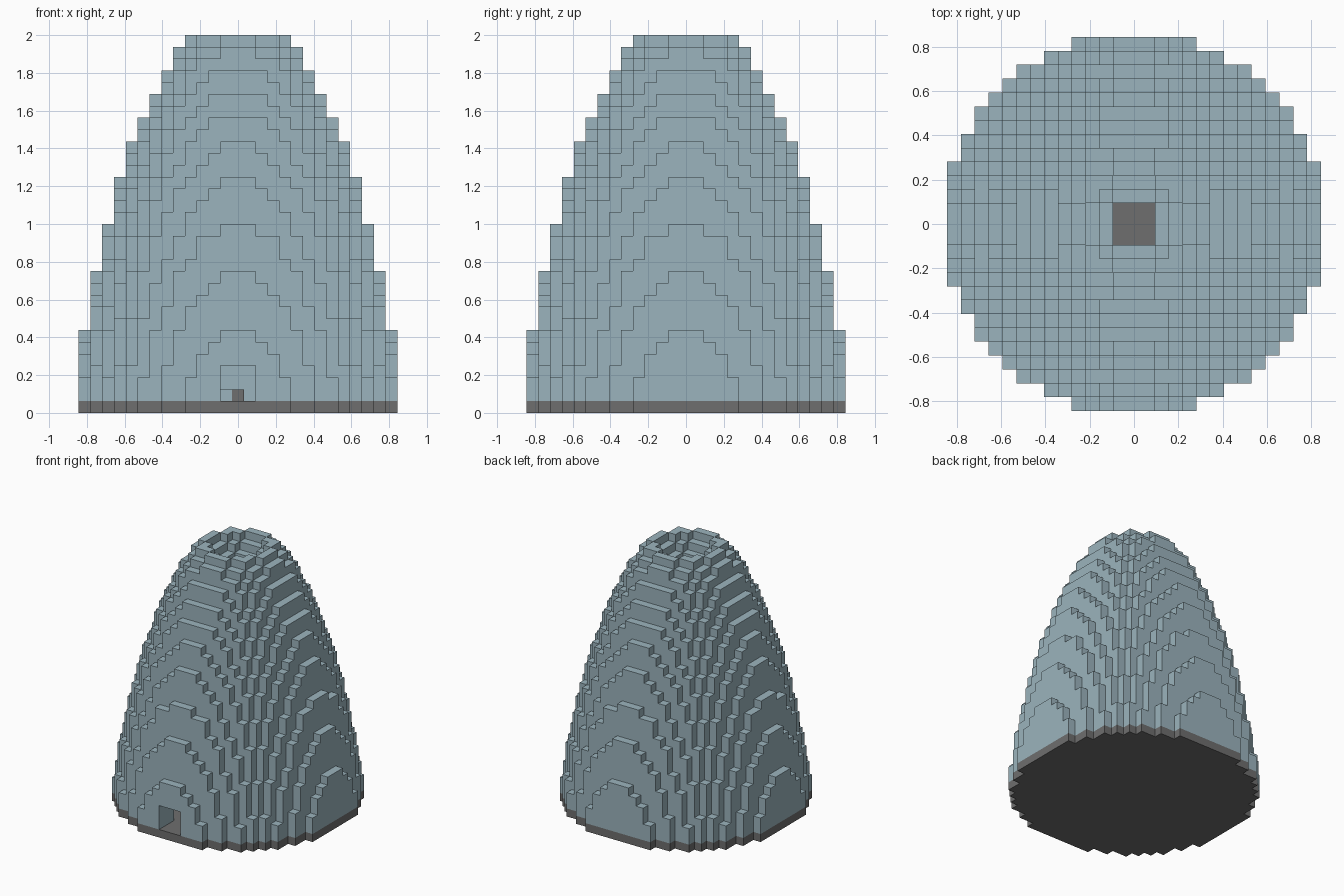
import bpy
import bmesh
from mathutils import Vector

if "Cube" in bpy.data.objects:
    bpy.data.objects.remove(bpy.data.objects["Cube"], do_unlink=True)

UNIT = 1 / 16      # edge length of one block
LAYERS = 32
SPAN = range(-13, 14)


def material(name, rgb):
    mat = bpy.data.materials.new(name)
    mat.use_nodes = True
    color = (*rgb, 1)
    mat.diffuse_color = color
    bsdf = next(n for n in mat.node_tree.nodes if n.type == 'BSDF_PRINCIPLED')
    bsdf.inputs["Base Color"].default_value = color
    return mat


def build_blocks(name, cells, mat):
    """Mesh only the exposed sides of a set of grid cells."""
    bm = bmesh.new()
    corners = {}

    def vert(p):
        key = tuple(round(2 * c) for c in p)
        if key not in corners:
            corners[key] = bm.verts.new(p * UNIT)
        return corners[key]

    for cell in cells:
        center = Vector(cell) + Vector((0, 0, 0.5))
        for axis in range(3):
            for sign in (-1, 1):
                step = Vector((0, 0, 0))
                step[axis] = sign
                if tuple(int(c) for c in Vector(cell) + step) in cells:
                    continue
                u = Vector((0, 0, 0))
                u[(axis + 1) % 3] = 0.5
                v = step.cross(u)
                mid = center + step * 0.5
                bm.faces.new([vert(mid + a * u + b * v)
                              for a, b in ((-1, -1), (1, -1), (1, 1), (-1, 1))])
    mesh = bpy.data.meshes.new(name)
    bm.to_mesh(mesh)
    bm.free()
    mesh.materials.append(mat)
    obj = bpy.data.objects.new(name, mesh)
    bpy.context.collection.objects.link(obj)
    return obj


def outer_sq(layer):
    """Squared outer radius of the dome, in blocks."""
    return 195.2 - 3.76 * layer - 0.0618 * layer * layer


def inner_sq(layer):
    """Squared radius of the hollow, with a stepped crater at the top."""
    crater = {LAYERS - 1: 10, LAYERS - 2: 5, LAYERS - 3: 2, LAYERS - 4: 2}
    if layer in crater:
        return crater[layer]
    return (outer_sq(layer) ** 0.5 - 3) ** 2


def is_doorway(x, y, layer):
    return abs(x) <= 1 and y < 0 and layer <= 3


# Round floor slab and hollow domed wall
floor, dome = set(), set()
for x in SPAN:
    for y in SPAN:
        r_sq = x * x + y * y
        if r_sq <= outer_sq(1):
            floor.add((x, y, 0))
        for layer in range(1, LAYERS):
            if inner_sq(layer) < r_sq <= outer_sq(layer) and not is_doorway(x, y, layer):
                dome.add((x, y, layer))

blue = material("pale_blue_stone", (0.33, 0.456, 0.509))
gray = material("dark_gray_stone", (0.156, 0.156, 0.156))

build_blocks("floor_slab", floor, gray)
build_blocks("dome_wall", dome, blue)

# Small pieces inside, seen through the doorway
build_blocks("inner_block", {(0, 6, 1)}, gray)
build_blocks("inner_step", {(-1, 6, 1)}, blue)
